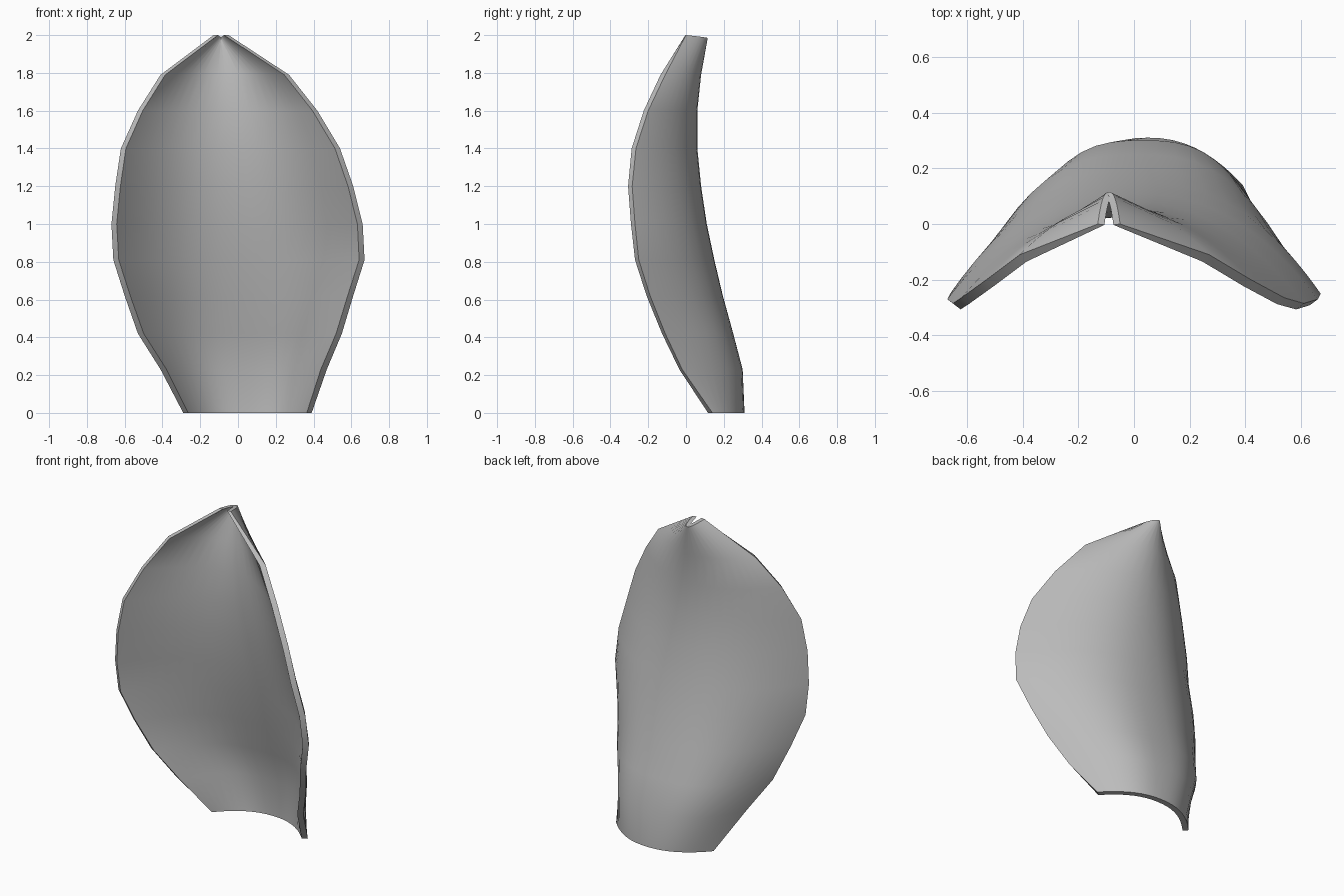
import bpy
import math
from mathutils import Vector

old = bpy.data.objects.get("Cube")
if old:
    bpy.data.objects.remove(old, do_unlink=True)

grey = bpy.data.materials.new("plain grey")
grey.use_nodes = True
colour = (0.5, 0.5, 0.5, 1)
grey.diffuse_color = colour
grey.node_tree.nodes["Principled BSDF"].inputs["Base Color"].default_value = colour

# Cross-sections going up: z, left edge x, right edge x, spine y, rim y, roundness
SECTIONS = [
    (0.00, -0.29, 0.39, 0.31, 0.14, 2.2),
    (0.23, -0.41, 0.47, 0.30, -0.02, 2.9),
    (0.42, -0.53, 0.55, 0.25, -0.11, 2.7),
    (0.62, -0.60, 0.61, 0.195, -0.19, 2.5),
    (0.81, -0.66, 0.67, 0.15, -0.25, 2.4),
    (1.00, -0.67, 0.66, 0.11, -0.27, 2.3),
    (1.20, -0.65, 0.61, 0.08, -0.285, 2.2),
    (1.40, -0.62, 0.54, 0.06, -0.265, 2.1),
    (1.60, -0.53, 0.42, 0.06, -0.20, 2.0),
    (1.79, -0.41, 0.27, 0.08, -0.11, 1.8),
    (1.985, -0.13, -0.05, 0.115, 0.0, 2.6),
]
COLS = 24
WALL = 0.035


def section(z, x0, x1, spine, rim, power):
    """Outer and inner curve of one level of the curved shell."""
    mid, half = (x0 + x1) / 2, (x1 - x0) / 2
    wall = min(WALL, half * 0.6)
    outer, inner = [], []
    for i in range(COLS + 1):
        u = math.sin((2 * i / COLS - 1) * math.pi / 2 * 0.999)
        a = abs(u)
        drop = spine - rim
        p = Vector((mid + half * u, spine - drop * a ** power, z))
        slope = -math.copysign(drop * power * a ** (power - 1) / half, u)
        normal = Vector((slope, -1, 0)).normalized()
        if z > 1.9:
            p.z += 0.015 * a ** 2   # rim corners rise beside the notch
        outer.append(p)
        inner.append(p + normal * wall)
    return outer, inner


# Curved shell: outer skin, inner skin and a rim joining them
verts, faces = [], []
for row in SECTIONS:
    outer, inner = section(*row)
    verts += outer + inner[::-1]     # closed loop per level
loop = 2 * (COLS + 1)
for r in range(len(SECTIONS) - 1):
    for i in range(loop):
        j = (i + 1) % loop
        faces.append((r * loop + j, r * loop + i, (r + 1) * loop + i, (r + 1) * loop + j))
top = (len(SECTIONS) - 1) * loop
for i in range(COLS):
    faces.append((i, i + 1, loop - 2 - i, loop - 1 - i))
    faces.append((top + i + 1, top + i, top + loop - 1 - i, top + loop - 2 - i))

mesh = bpy.data.meshes.new("curved_shell")
mesh.from_pydata(verts, [], faces)
mesh.materials.append(grey)
mesh.update()
shell = bpy.data.objects.new("curved_shell", mesh)
bpy.context.collection.objects.link(shell)

bpy.ops.object.select_all(action="DESELECT")
shell.select_set(True)
bpy.context.view_layer.objects.active = shell
bpy.ops.object.mode_set(mode="EDIT")
bpy.ops.mesh.select_all(action="SELECT")
bpy.ops.mesh.normals_make_consistent(inside=False)
bpy.ops.object.mode_set(mode="OBJECT")
bpy.ops.object.shade_smooth_by_angle(angle=math.radians(40))
